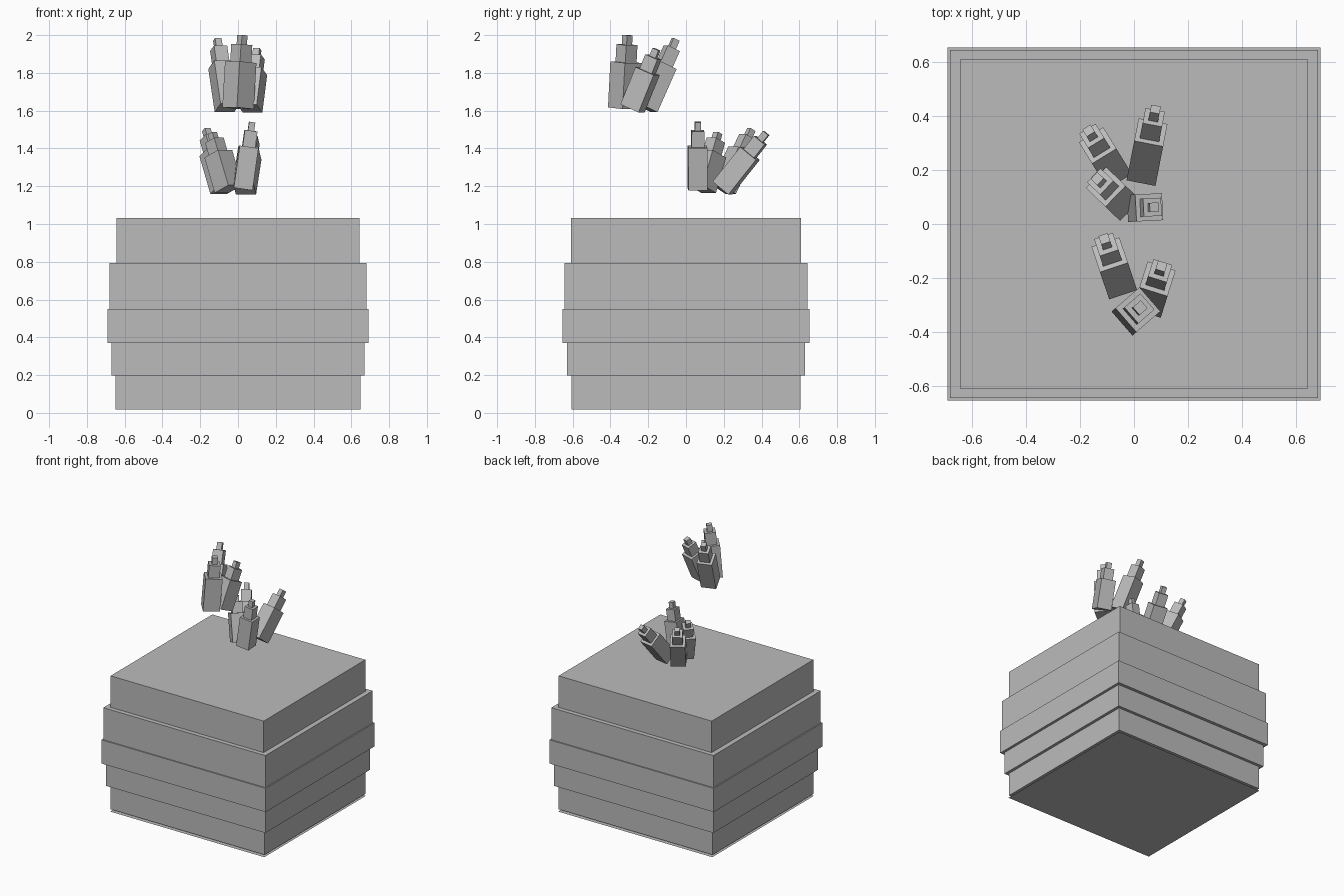
import bpy, bmesh, math
from mathutils import Matrix, Vector

if "Cube" in bpy.data.objects:
    bpy.data.objects.remove(bpy.data.objects["Cube"])

grey = bpy.data.materials.new("stone grey")
grey.diffuse_color = (0.5, 0.5, 0.5, 1)
grey.use_nodes = True
grey.node_tree.nodes["Principled BSDF"].inputs["Base Color"].default_value = grey.diffuse_color


def finish(name, bm):
    me = bpy.data.meshes.new(name)
    bm.to_mesh(me)
    bm.free()
    me.materials.append(grey)
    ob = bpy.data.objects.new(name, me)
    bpy.context.collection.objects.link(ob)
    return ob


def add_box(bm, hx, hy, z0, z1):
    m = Matrix.Translation((0, 0, (z0 + z1) / 2)) @ Matrix.Diagonal((2 * hx, 2 * hy, z1 - z0, 1))
    bmesh.ops.create_cube(bm, size=1, matrix=m)


# thin sheet under the block
bm = bmesh.new()
bmesh.ops.create_grid(bm, x_segments=1, y_segments=1, size=1,
                      matrix=Matrix.Diagonal((0.648, 0.61, 1, 1)))
bmesh.ops.reverse_faces(bm, faces=bm.faces)
finish("ground_sheet", bm)

# stacked block layers: half width, half depth, bottom, top
layers = [
    (0.648, 0.607, 0.017, 0.197),
    (0.670, 0.629, 0.197, 0.370),
    (0.690, 0.653, 0.370, 0.550),
    (0.681, 0.644, 0.550, 0.793),
    (0.643, 0.610, 0.793, 1.032),
]
for i, layer in enumerate(layers):
    bm = bmesh.new()
    add_box(bm, *layer)
    finish(f"block_layer_{i + 1}", bm)


# leaning stepped spikes: three shrinking boxes along one axis
def spike(name, base, azimuth, tilt, length, width):
    bm = bmesh.new()
    steps = [(1.0, 0.0, 0.63), (0.67, 0.63, 0.87), (0.33, 0.87, 1.0)]
    for w, a, b in steps:
        add_box(bm, w * width / 2, w * width / 2, a * length, b * length)
    rot = Matrix.Rotation(math.radians(azimuth), 4, 'Z') @ Matrix.Rotation(math.radians(tilt), 4, 'Y')
    bm.transform(Matrix.Translation(Vector(base)) @ rot)
    finish(name, bm)


# upper cluster of three
spike("upper_spike_front", (0.000, -0.330, 1.613), 41, 4.5, 0.388, 0.118)
spike("upper_spike_left", (-0.056, -0.215, 1.615), 108.5, 25, 0.400, 0.109)
spike("upper_spike_right", (0.062, -0.283, 1.612), 72.5, 23, 0.340, 0.109)

# lower cluster of four
spike("lower_spike_back_right", (0.034, 0.193, 1.190), 79, 39, 0.375, 0.109)
spike("lower_spike_back_left", (-0.077, 0.197, 1.185), 121.5, 29, 0.360, 0.106)
spike("lower_spike_left", (-0.050, 0.085, 1.185), 136, 22, 0.320, 0.108)
spike("lower_spike_right", (0.025, 0.060, 1.185), 3, 8, 0.358, 0.100)
